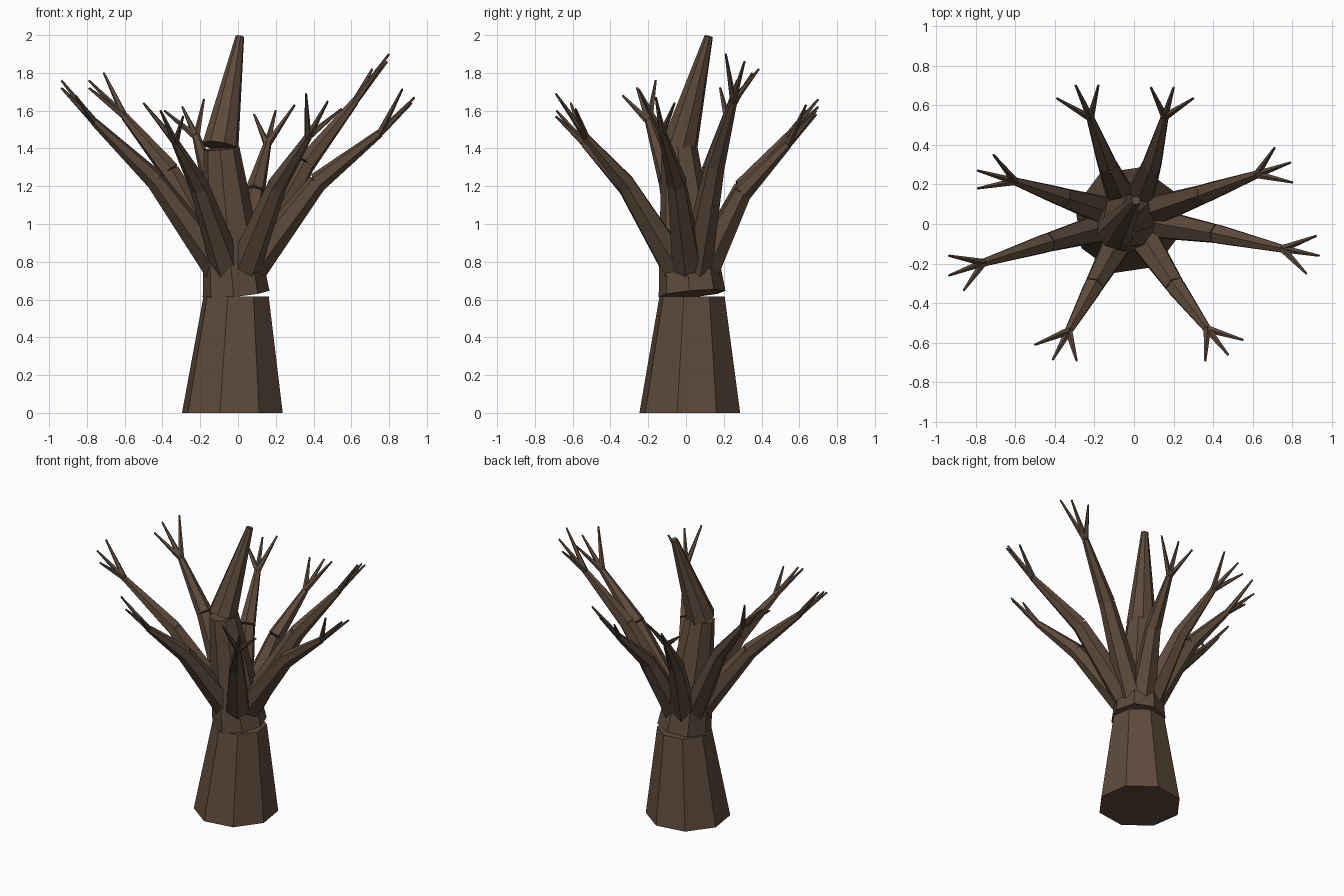
import bpy, bmesh
from mathutils import Vector, Matrix

bark = bpy.data.materials.new("bark")
bark.diffuse_color = (0.11, 0.069, 0.044, 1)


def limb(bm, a, b, r1, r2, sides):
    """Tapered faceted cylinder from a to b."""
    a, b = Vector(a), Vector(b)
    d = b - a
    rot = d.to_track_quat('Z', 'Y').to_matrix().to_4x4()
    bmesh.ops.create_cone(bm, cap_ends=True, segments=sides, radius1=r1, radius2=r2,
                          depth=d.length, matrix=Matrix.Translation((a + b) / 2) @ rot)


def finish(bm, name):
    me = bpy.data.meshes.new(name)
    bm.to_mesh(me)
    bm.free()
    me.materials.append(bark)
    ob = bpy.data.objects.new(name, me)
    bpy.context.collection.objects.link(ob)


# Trunk: three leaning octagonal sections
bm = bmesh.new()
limb(bm, (-0.03, 0.02, 0), (-0.01, 0.032, 0.62), 0.275, 0.178, 8)
for v in bm.verts:
    v.co.z = 0 if v.co.z < 0.3 else 0.617
limb(bm, (-0.01, 0.032, 0.63), (-0.088, -0.035, 1.40), 0.178, 0.096, 8)
limb(bm, (-0.093, -0.035, 1.41), (0.01, 0.12, 1.993), 0.098, 0.023, 8)
finish(bm, "trunk")

# Branches: joint, fork, and three twig tips each
branches = [
    ((0.36, 0.155, 1.32), (0.62, 0.25, 1.65),
     [(0.71, 0.385, 1.82), (0.79, 0.31, 1.86), (0.80, 0.21, 1.90)]),
    ((0.42, -0.05, 1.22), (0.75, -0.125, 1.48),
     [(0.92, -0.06, 1.64), (0.935, -0.16, 1.67), (0.87, -0.25, 1.715)]),
    ((0.21, -0.315, 1.21), (0.37, -0.53, 1.46),
     [(0.55, -0.585, 1.61), (0.475, -0.66, 1.65), (0.36, -0.69, 1.69)]),
    ((-0.205, -0.315, 1.20), (-0.33, -0.54, 1.43),
     [(-0.29, -0.69, 1.57), (-0.41, -0.685, 1.60), (-0.50, -0.61, 1.64)]),
    ((-0.44, -0.095, 1.235), (-0.76, -0.195, 1.54),
     [(-0.86, -0.335, 1.68), (-0.935, -0.26, 1.72), (-0.935, -0.16, 1.76)]),
    ((-0.36, 0.135, 1.28), (-0.60, 0.215, 1.57),
     [(-0.79, 0.18, 1.72), (-0.79, 0.27, 1.76), (-0.71, 0.35, 1.80)]),
    ((-0.135, 0.30, 1.19), (-0.22, 0.535, 1.46),
     [(-0.39, 0.635, 1.60), (-0.295, 0.70, 1.62), (-0.18, 0.70, 1.66)]),
    ((0.09, 0.30, 1.17), (0.155, 0.54, 1.42),
     [(0.085, 0.69, 1.58), (0.20, 0.69, 1.60), (0.30, 0.635, 1.63)]),
]
core = Vector((-0.015, 0.025, 0.73))
for i, (joint, fork, tips) in enumerate(branches, 1):
    out = Vector(joint) - core
    out.z = 0
    start = core + out.normalized() * 0.06
    bm = bmesh.new()
    limb(bm, start, joint, 0.09, 0.052, 6)
    limb(bm, joint, fork, 0.054, 0.022, 6)
    for tip in tips:
        limb(bm, fork, tip, 0.02, 0.006, 5)
    finish(bm, f"branch_{i}")
